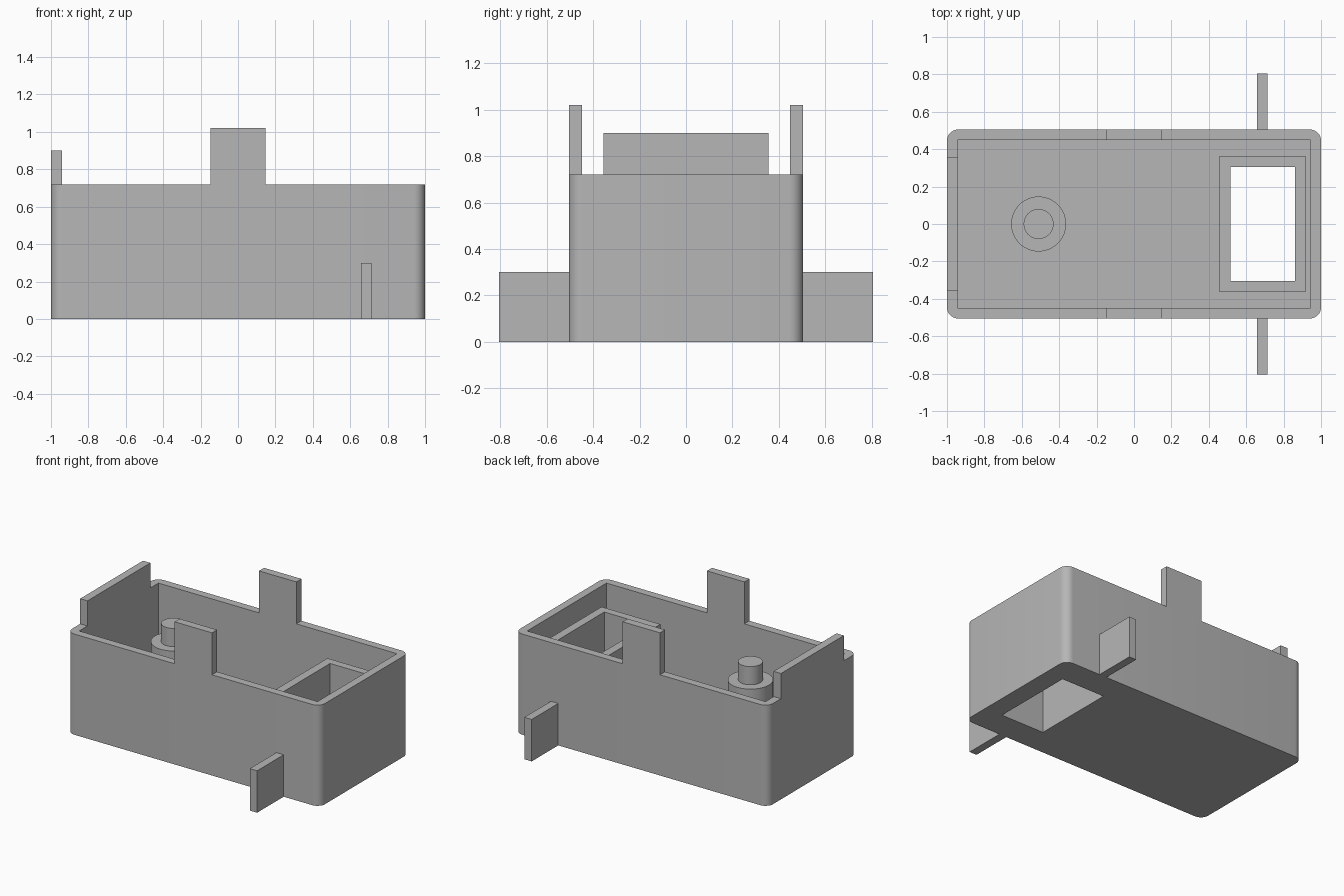
import bpy
import bmesh
import math

default = bpy.data.objects.get("Cube")
if default:
    bpy.data.objects.remove(default, do_unlink=True)

grey = bpy.data.materials.new("plain grey")
grey.use_nodes = True
COLOUR = (0.47, 0.47, 0.47, 1.0)
grey.diffuse_color = COLOUR
grey.node_tree.nodes["Principled BSDF"].inputs["Base Color"].default_value = COLOUR

# Main dimensions
HALF_Y = 0.505
WALL = 0.057
RIM_Z = 0.72
LEDGE_Z = 0.59
FLOOR = 0.06


def finish(name, bm):
    mesh = bpy.data.meshes.new(name)
    bm.to_mesh(mesh)
    bm.free()
    mesh.materials.append(grey)
    obj = bpy.data.objects.new(name, mesh)
    bpy.context.collection.objects.link(obj)
    return obj


def block(name, x, y, z, radius=0):
    """Box from (min, max) ranges, with optional rounded vertical edges."""
    bm = bmesh.new()
    bmesh.ops.create_cube(bm, size=1)
    for v in bm.verts:
        for axis, (low, high) in enumerate((x, y, z)):
            v.co[axis] = high if v.co[axis] > 0 else low
    if radius:
        upright = [e for e in bm.edges
                   if abs(e.verts[0].co.z - e.verts[1].co.z) > 0.1]
        bmesh.ops.bevel(bm, geom=upright, offset=radius, segments=8,
                        profile=0.5, affect='EDGES')
    return finish(name, bm)


def cylinder(name, x, radius, low, high):
    bm = bmesh.new()
    bmesh.ops.create_cone(bm, cap_ends=True, segments=48, radius1=radius,
                          radius2=radius, depth=high - low)
    bmesh.ops.translate(bm, verts=bm.verts, vec=(x, 0, (low + high) / 2))
    return finish(name, bm)


def smooth(obj):
    bpy.ops.object.select_all(action='DESELECT')
    obj.select_set(True)
    bpy.context.view_layer.objects.active = obj
    bpy.ops.object.shade_smooth_by_angle(angle=math.radians(30))


def cut(obj, cutter):
    mod = obj.modifiers.new("cut", 'BOOLEAN')
    mod.operation = 'DIFFERENCE'
    mod.solver = 'EXACT'
    mod.object = cutter
    bpy.context.view_layer.objects.active = obj
    bpy.ops.object.modifier_apply(modifier=mod.name)


# Open tray with rounded outer corners and a square cavity
tray = block("tray", (-1, 1), (-HALF_Y, HALF_Y), (0, RIM_Z), 0.06)
window_rim = block("window_rim", (0.455, 0.92), (-0.36, 0.36), (0.02, LEDGE_Z))
cavity = block("cavity_cutter", (WALL - 1, 1 - WALL),
               (WALL - HALF_Y, HALF_Y - WALL), (FLOOR, 1))
window = block("window_cutter", (0.515, 0.86), (-0.305, 0.305), (-0.1, 1))
cut(tray, cavity)
cut(tray, window)
cut(window_rim, window)
for helper in (cavity, window):
    bpy.data.objects.remove(helper, do_unlink=True)
smooth(tray)

# Stepped post on the floor
smooth(cylinder("post_collar", -0.51, 0.147, 0.02, LEDGE_Z))
smooth(cylinder("post_peg", -0.51, 0.08, LEDGE_Z - 0.02, RIM_Z))

# Raised end plate
block("end_plate", (-1, -0.942), (-0.355, 0.355), (RIM_Z, 0.9))

# Upright tabs and outer fins on both long sides
for side, sign in (("front", -1), ("back", 1)):
    def span(a, b):
        return tuple(sorted((sign * a, sign * b)))
    block(side + "_tab", (-0.148, 0.148), span(0.448, HALF_Y), (RIM_Z, 1.02))
    block(side + "_fin", (0.657, 0.715), span(HALF_Y - 0.01, 0.805), (0, 0.3))
